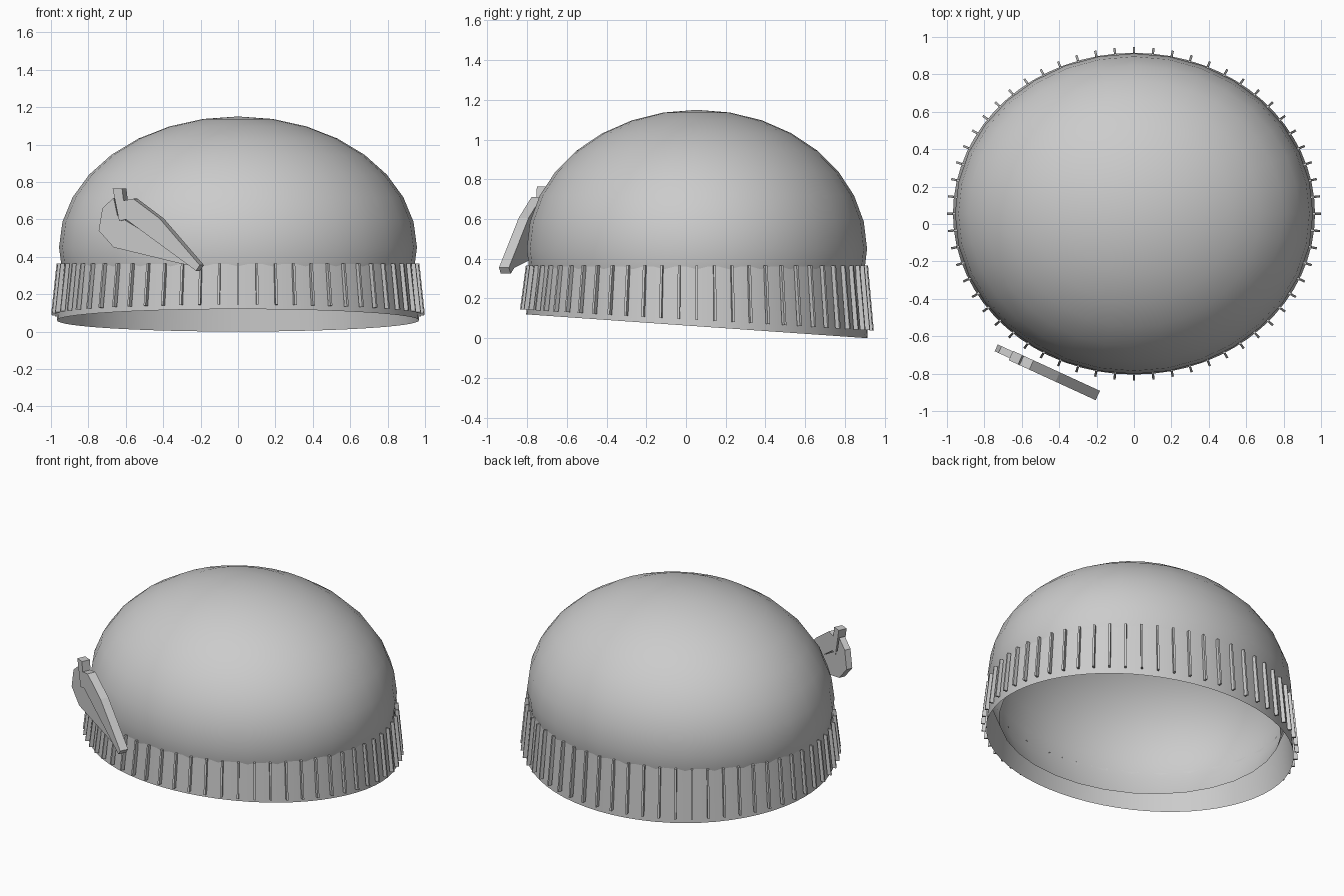
import bpy
from math import sin, cos, pi, radians

if "Cube" in bpy.data.objects:
    bpy.data.objects.remove(bpy.data.objects["Cube"])

CY = 0.055  # centre of the cap in y


def make(name, verts, faces, smooth=False):
    me = bpy.data.meshes.new(name)
    me.from_pydata(verts, [], faces)
    me.update()
    ob = bpy.data.objects.new(name, me)
    bpy.context.collection.objects.link(ob)
    if smooth:
        for p in me.polygons:
            p.use_smooth = True
    return ob


def ring_faces(rings, n):
    return [(r * n + i, r * n + (i + 1) % n, (r + 1) * n + (i + 1) % n, (r + 1) * n + i)
            for r in range(rings - 1) for i in range(n)]


# Crown: open ellipsoid shell reaching just below its equator
N = 32
verts = []
for r in range(10, 0, -1):
    t = radians(11.25 * r)
    for i in range(N):
        a = 2 * pi * i / N
        verts.append((0.957 * sin(t) * cos(a), CY + 0.857 * sin(t) * sin(a), 0.45 + 0.70 * cos(t)))
verts.append((0, CY, 1.15))
faces = ring_faces(10, N)
faces += [(9 * N + i, 9 * N + (i + 1) % N, 10 * N) for i in range(N)]
make("crown", verts, faces, True)

# Band: slightly flared open wall with a slanted lower rim
N = 64
verts = []
for rx, ry, top in ((0.968, 0.860, False), (0.942, 0.844, True)):
    for i in range(N):
        a = 2 * pi * i / N
        y = CY + ry * sin(a)
        verts.append((rx * cos(a), y, 0.36 if top else 0.06 - 0.0698 * (y - CY)))
make("band", verts, ring_faces(2, N), True)

# Ribs: 60 thin leaning bars around the band
BOX = [(0, 1, 2, 3), (7, 6, 5, 4), (0, 4, 5, 1), (1, 5, 6, 2), (2, 6, 7, 3), (3, 7, 4, 0)]
verts, faces = [], []
W = 0.006
for k in range(60):
    a = 2 * pi * k / 60
    b = len(verts)
    for inner, outer, top in ((0.974, 0.999, False), (0.948, 0.970, True)):
        for rx, s in ((inner, -W), (outer, -W), (outer, W), (inner, W)):
            x = rx * cos(a) - s * sin(a)
            y = CY + (rx - 0.108) * sin(a) + s * cos(a)
            z = 0.365 if top else 0.092 - 0.06 * (y - CY)
            verts.append((x, y, z))
    faces += [tuple(b + j for j in reversed(f)) for f in BOX]
make("band_ribs", verts, faces)


# Ornament: flat plates in an upright plane turned to the front left
def plate(name, outline, depth, back=0.0):
    """Extrude an outline of (x, z) front points backwards from the plane."""
    n = len(outline)
    verts = []
    for d in (back, back + depth):
        for x, z in outline:
            verts.append((x + 0.42 * d, -0.935 - 0.46 * (x + 0.22) + 0.907 * d, z))
    faces = [tuple(range(n)), tuple(range(2 * n - 1, n - 1, -1))]
    faces += [(i, i + n, (i + 1) % n + n, (i + 1) % n) for i in range(n)]
    return make(name, outline and verts, faces)


plate("ornament_lower_leaf",
      [(-0.22, 0.345), (-0.32, 0.365), (-0.67, 0.45), (-0.75, 0.54), (-0.73, 0.66),
       (-0.67, 0.715), (-0.65, 0.62), (-0.60, 0.59), (-0.36, 0.44)], 0.04, 0.012)
plate("ornament_upper_leaf",
      [(-0.225, 0.325), (-0.60, 0.60), (-0.615, 0.70), (-0.56, 0.71),
       (-0.42, 0.605), (-0.205, 0.355)], 0.055)
plate("ornament_stem",
      [(-0.635, 0.59), (-0.67, 0.765), (-0.62, 0.765), (-0.60, 0.60)], 0.055)
